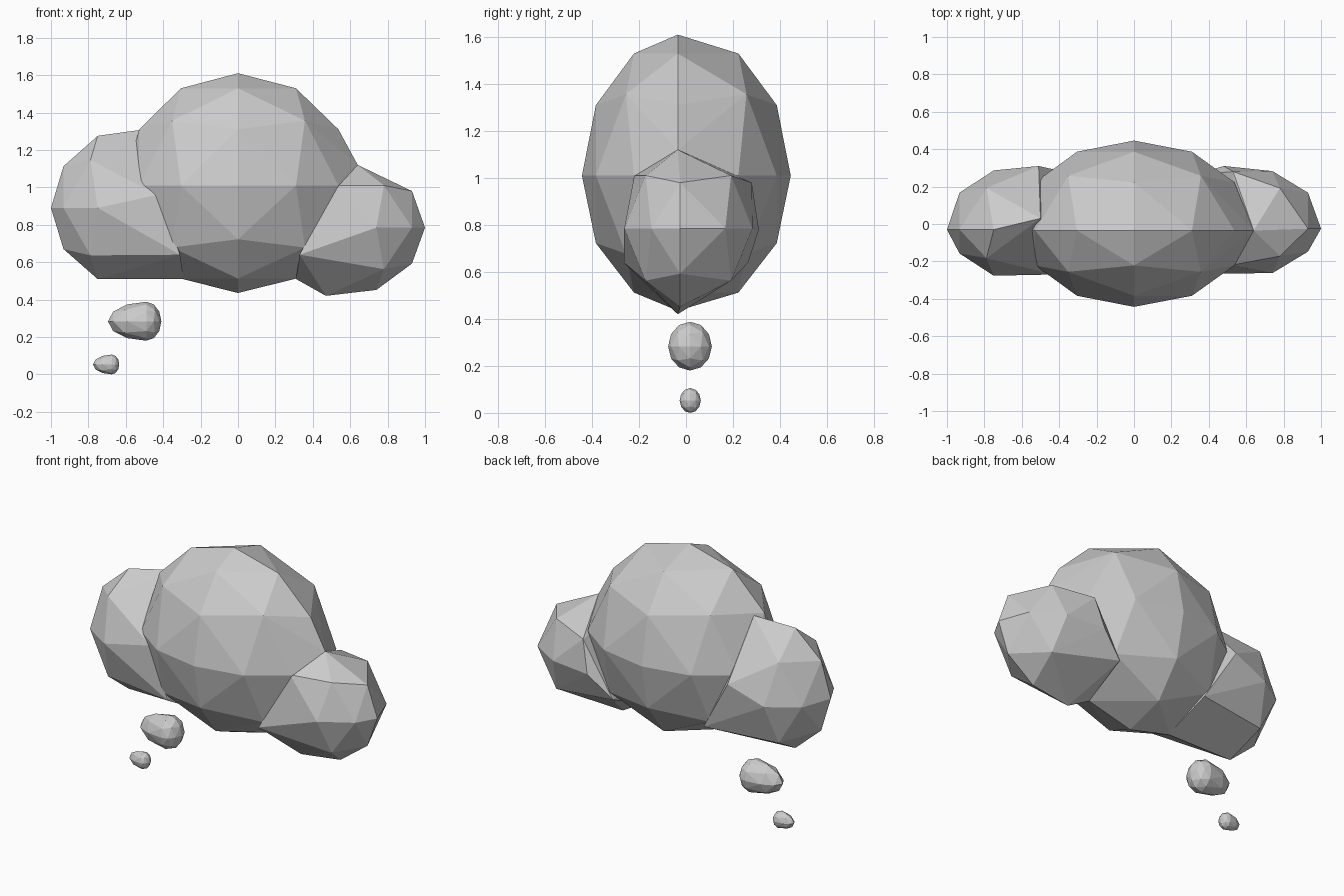
import bpy, bmesh
from math import sin, pi
from mathutils import Vector

cube = bpy.data.objects.get("Cube")
if cube:
    bpy.data.objects.remove(cube, do_unlink=True)

grey = bpy.data.materials.new("soft_grey")
grey.use_nodes = True
colour = (0.6, 0.6, 0.6, 1)
grey.diffuse_color = colour
grey.node_tree.nodes["Principled BSDF"].inputs["Base Color"].default_value = colour

# Lattice of an octahedron with every edge split in three
SPAN = range(-3, 4)
LATTICE = [Vector((a, b, c)) for a in SPAN for b in SPAN for c in SPAN
           if abs(a) + abs(b) + abs(c) == 3]


def ball(center, low, high, lattice=LATTICE, ridge=0.0):
    """Points of a faceted ball; each axis has its own radius below and above."""
    points = []
    for key in lattice:
        d = Vector([sin(pi / 6 * k) for k in key]).normalized()
        p = [c + v * (hi if v > 0 else lo) for c, v, lo, hi in zip(center, d, low, high)]
        if key.y == 0:
            p[1] += ridge
        points.append(p)
    return points


def skin(name, points):
    """Wrap points in a flat-shaded convex shell."""
    bm = bmesh.new()
    for p in points:
        bm.verts.new(p)
    hull = bmesh.ops.convex_hull(bm, input=bm.verts)
    loose = {v for v in hull["geom_interior"] + hull["geom_unused"]
             if isinstance(v, bmesh.types.BMVert)}
    bmesh.ops.delete(bm, geom=list(loose), context="VERTS")
    bmesh.ops.recalc_face_normals(bm, faces=bm.faces)
    mesh = bpy.data.meshes.new(name)
    bm.to_mesh(mesh)
    bm.free()
    mesh.materials.append(grey)
    obj = bpy.data.objects.new(name, mesh)
    bpy.context.collection.objects.link(obj)
    return obj


RIDGE = -0.035

# Large central billow
cloud = skin("cloud", ball((0, 0, 1.01), (0.61, 0.443, 0.575), (0.62, 0.446, 0.6), ridge=RIDGE)
             + [(0.64, RIDGE, 1.12)])

# Right lobe, outer half plus the seam where it meets the centre
outer = [k for k in LATTICE if k.x <= -1]
right_lobe = skin("right_lobe", ball((-0.5, 0.005, 0.89), (0.5, 0.325, 0.44), (0.5, 0.325, 0.445),
                                     outer, RIDGE) + [
    (-0.5, 0.03, 1.31), (-0.51, 0.31, 0.98), (-0.43, -0.27, 0.96),
    (-0.31, -0.265, 0.64), (-0.31, 0.265, 0.64), (-0.29, RIDGE, 0.51)])

# Left lobe, its upper point pulled in to the seam
outer = [k for k in LATTICE if k.x >= 1 and tuple(k) != (1, 0, 2)]
left_lobe = skin("left_lobe", ball((0.48, 0.01, 0.785), (0.52, 0.315, 0.385), (0.52, 0.315, 0.39),
                                   outer, RIDGE) + [
    (0.64, RIDGE, 1.12), (0.52, -0.22, 1.01), (0.53, 0.28, 0.98), (0.48, 0.31, 0.78),
    (0.33, -0.265, 0.64), (0.33, 0.265, 0.64), (0.31, RIDGE, 0.51), (0.47, RIDGE, 0.42)])

# Merge the lobes into one shell
for lobe in (right_lobe, left_lobe):
    mod = cloud.modifiers.new("merge", "BOOLEAN")
    mod.operation = "UNION"
    mod.solver = "EXACT"
    mod.object = lobe
bpy.context.view_layer.update()
merged = bpy.data.meshes.new_from_object(cloud.evaluated_get(bpy.context.evaluated_depsgraph_get()))
cloud.modifiers.clear()
cloud.data = merged
for lobe in (right_lobe, left_lobe):
    bpy.data.objects.remove(lobe, do_unlink=True)

# Two trailing puffs, longer on their outer side
skin("middle_puff", ball((-0.49, 0.017, 0.283), (0.205, 0.093, 0.103), (0.08, 0.093, 0.105)))
skin("small_puff", ball((-0.675, 0.018, 0.053), (0.1, 0.045, 0.053), (0.04, 0.045, 0.053)))
